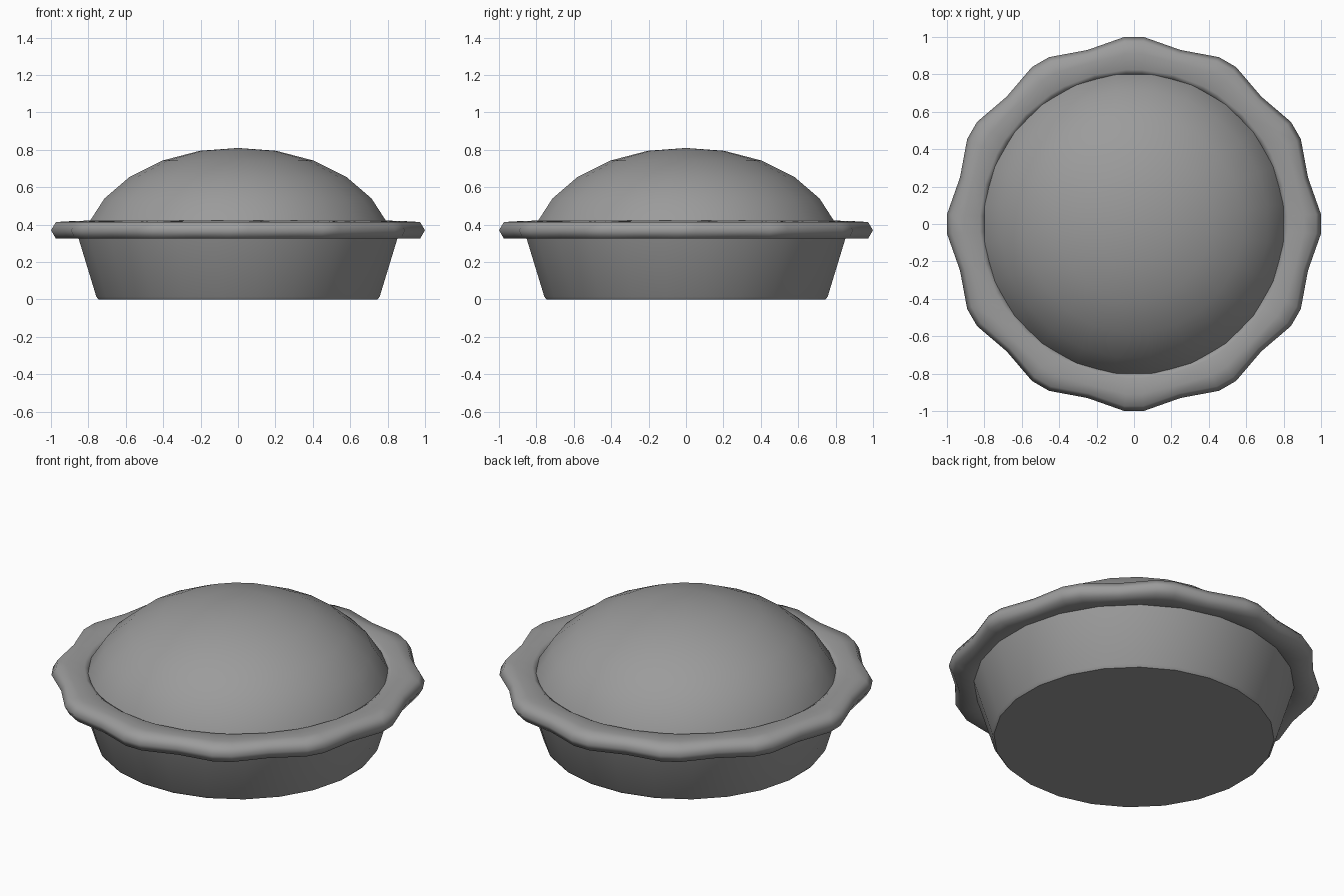
import bpy
import bmesh
from math import sin, cos, radians

cube = bpy.data.objects.get("Cube")
if cube:
    bpy.data.objects.remove(cube, do_unlink=True)

grey = bpy.data.materials.new("plain grey")
grey.use_nodes = True
colour = (0.33, 0.33, 0.33, 1)
grey.diffuse_color = colour
grey.node_tree.nodes["Principled BSDF"].inputs["Base Color"].default_value = colour


def lathe(name, profile, angles, notch=None, closed=False, cap_first=False, cap_last=False, smooth=180):
    """Spin (radius, height) points; notch(i, k) scales ring i at angle k."""
    bm = bmesh.new()
    n = len(angles)
    rings = []
    for i, (r, z) in enumerate(profile):
        if r == 0:
            rings.append([bm.verts.new((0, 0, z))] * n)
            continue
        scale = [notch(i, k) if notch else 1 for k in range(n)]
        rings.append([bm.verts.new((r * s * cos(a), r * s * sin(a), z))
                      for a, s in zip(angles, scale)])
    pairs = list(zip(rings, rings[1:]))
    if closed:
        pairs.append((rings[-1], rings[0]))
    for low, high in pairs:
        for k in range(n):
            j = (k + 1) % n
            corners = list(dict.fromkeys((low[k], low[j], high[j], high[k])))
            bm.faces.new(corners)
    if cap_first:
        bm.faces.new(rings[0][::-1])
    if cap_last:
        bm.faces.new(rings[-1])
    bmesh.ops.recalc_face_normals(bm, faces=bm.faces)
    mesh = bpy.data.meshes.new(name)
    bm.to_mesh(mesh)
    bm.free()
    mesh.materials.append(grey)
    obj = bpy.data.objects.new(name, mesh)
    bpy.context.collection.objects.link(obj)
    bpy.ops.object.select_all(action='DESELECT')
    obj.select_set(True)
    bpy.context.view_layer.objects.active = obj
    if smooth == 180:
        bpy.ops.object.shade_smooth()
    else:
        bpy.ops.object.shade_smooth_by_angle(angle=radians(smooth))
    return obj


round_angles = [radians(7.5 + 15 * k) for k in range(24)]

# Tapered dish with a narrow bottom bevel
lathe("dish", [(0.752, 0), (0.764, 0.015), (0.864, 0.34)],
      round_angles, cap_first=True, cap_last=True, smooth=30)

# Domed crust
lathe("domed_crust",
      [(0.82, 0.37), (0.805, 0.41), (0.72, 0.54), (0.585, 0.655),
       (0.41, 0.742), (0.205, 0.795), (0, 0.81)], round_angles)

# Scalloped rim: twelve blunt lobes with one notch between each pair
lobe_angles = [radians(30 * k + a) for k in range(12) for a in (-3, 3, 15)]
ring_depth = [0, 0.02, 0.038, 0.038, 0.038, 0.02, 0, 0]


def scallop(i, k):
    return 1 - ring_depth[i] if k % 3 == 2 else 1


lathe("scalloped_rim",
      [(0.80, 0.325), (0.90, 0.325), (0.975, 0.325), (1.001, 0.37),
       (0.975, 0.414), (0.91, 0.418), (0.825, 0.421), (0.80, 0.405)],
      lobe_angles, notch=scallop, closed=True)
